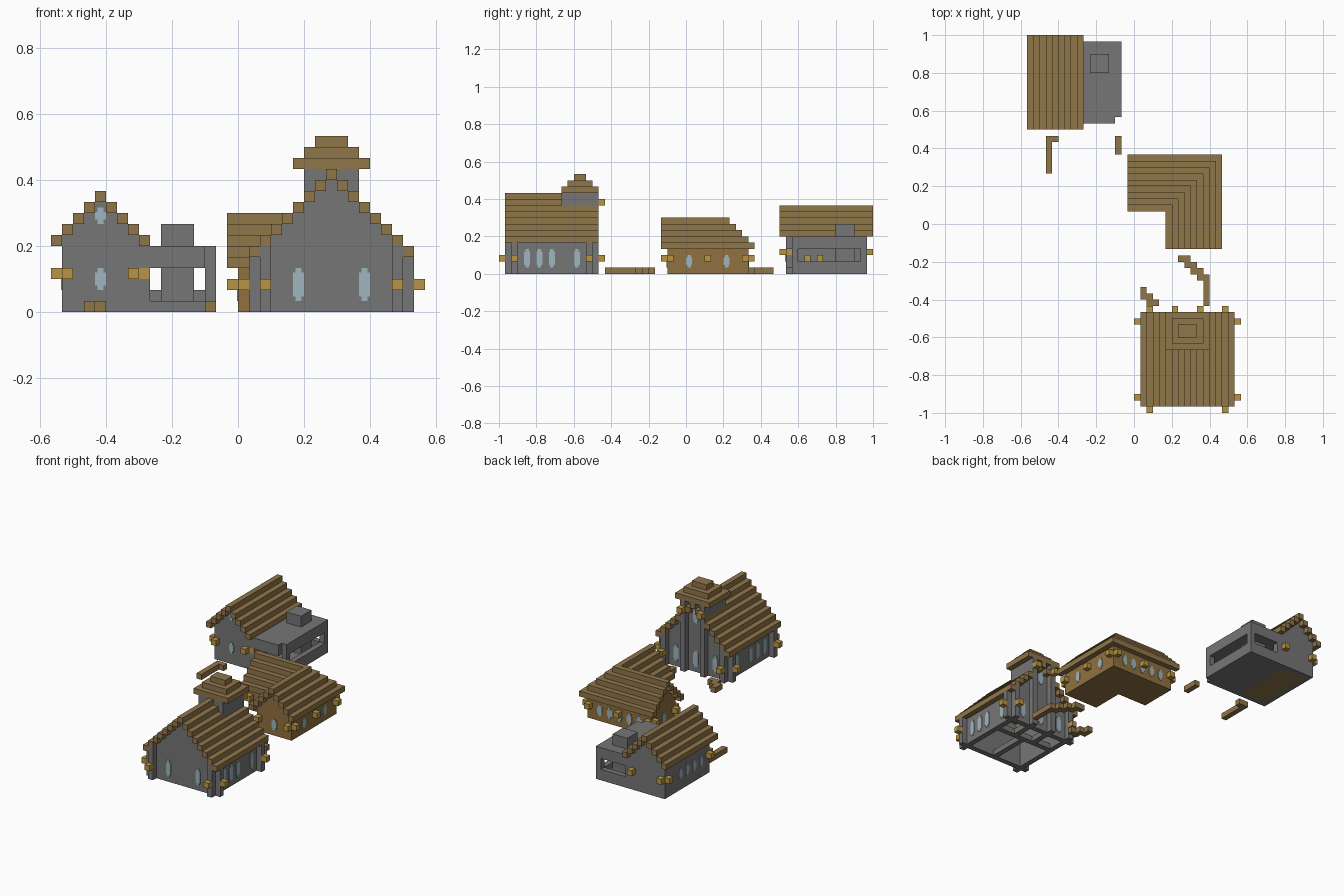
import bpy
import bmesh
from mathutils import Matrix, Vector

U = 1 / 30  # one block

old = bpy.data.objects.get("Cube")
if old:
    bpy.data.objects.remove(old, do_unlink=True)


def material(name, color):
    mat = bpy.data.materials.new(name)
    mat.use_nodes = True
    mat.diffuse_color = (*color, 1)
    mat.node_tree.nodes["Principled BSDF"].inputs["Base Color"].default_value = (*color, 1)
    return mat


STONE = material("stone grey", (.18, .18, .18))
WOOD = material("roof brown", (.28, .18, .068))
PLANK = material("plank tan", (.28, .165, .05))
GOLD = material("torch gold", (.48, .30, .055))
GLASS = material("window blue", (.35, .47, .52))


def build(name, mat, boxes):
    """One object from boxes given as x, y and z ranges in blocks."""
    bm = bmesh.new()
    for xs, ys, zs in boxes:
        low, high = Vector((xs[0], ys[0], zs[0])), Vector((xs[1], ys[1], zs[1]))
        size = Matrix.Diagonal((*((high - low) * U), 1))
        bmesh.ops.create_cube(bm, size=1, matrix=Matrix.Translation((low + high) * U / 2) @ size)
    mesh = bpy.data.meshes.new(name)
    bm.to_mesh(mesh)
    bm.free()
    mesh.materials.append(mat)
    obj = bpy.data.objects.new(name, mesh)
    bpy.context.collection.objects.link(obj)
    return obj


def one(a):
    return (a, a + 1)


def gable_roof(xs, ys, eave):
    """Diagonal courses of beams, ridge along y."""
    out = []
    for k in range((xs[1] - xs[0] + 1) // 2):
        for x in {xs[0] + k, xs[1] - 1 - k}:
            out.append((one(x), ys, one(eave + k)))
    return out


def walls(xs, ys, top, base=0):
    """Four walls one block thick."""
    x0, x1 = xs
    y0, y1 = ys
    z = (base, top)
    return [(one(x0), ys, z), (one(x1 - 1), ys, z),
            ((x0 + 1, x1 - 1), one(y0), z), ((x0 + 1, x1 - 1), one(y1 - 1), z)]


def gable(span, base, place):
    """Stepped triangle of wall; place() turns span and height into a box."""
    a, b = span[0] + 1, span[1] - 1
    out, z = [], base
    while b > a:
        out.append(place((a, b), one(z)))
        a, b, z = a + 1, b - 1, z + 1
    return out


def window(axis, face, start, zs):
    """Thin glass plate with stepped ends on a wall plane."""
    out = []
    z0, z1 = zs
    deep = (face - .1, face + .1)
    for inset, low, high in ((0, z0 + .4, z1 - .4), (.22, z0, z0 + .4), (.22, z1 - .4, z1)):
        along = (start + inset, start + 1 - inset)
        out.append((deep, along, (low, high)) if axis == "x" else (along, deep, (low, high)))
    return out


def windows(axis, face, starts, zs):
    return [b for s in starts for b in window(axis, face, s, zs)]


def torches(name, spots):
    build(name, GOLD, [tuple(one(c) for c in spot) for spot in spots])


# Church: hollow nave with stepped gables
nave_x, nave_y = (2, 15), (-28, -15)
church = walls(nave_x, nave_y, 6)
for y in (-28, -16):
    church += gable(nave_x, 6, lambda s, z: (s, one(y), z))
build("church_walls", STONE, church)
build("church_roof", WOOD, gable_roof((1, 16), (-29, -14), 5))

# Church corner buttresses
posts = []
for x, outer in ((2, 1), (14, 15)):
    for y, end in ((-28, -29), (-16, -15)):
        posts += [(one(x), one(end), (0, 6)), (one(outer), one(y), (0, 5))]
build("church_buttresses", STONE, posts)

# Foundation beams under the church
build("church_floor_beams", STONE,
      [((3, 14), one(-20), (0, 1)), (one(8), (-27, -20), (0, 1))]
      + [(one(x), (-19, -16), (0, 1)) for x in (6, 10)])

# Bell tower with corner posts down the back
build("tower_walls", STONE, walls((6, 11), (-20, -15), 13, 8)
      + [(one(x), one(-15), (0, 13)) for x in (6, 10)])
build("tower_roof", WOOD, [((5 + k, 12 - k), (-20 + k, -14 - k), one(13 + k)) for k in range(3)])

tall = (1, 4)
glass = windows("y", -28, (5, 11), tall) + windows("y", -15, (4, 8, 12), tall)
for face in nave_x:
    glass += windows("x", face, (-26, -24, -22, -18), tall)
glass += windows("y", -15, (8,), (9, 12))
build("church_windows", GLASS, glass)
spots = [(x, y, 2) for x in (2, 14) for y in (-30, -14)]
spots += [(x, y, 2) for x in (0, 16) for y in (-28, -16)]
spots += [(x, -14, 11) for x in (6, 10)]
torches("church_torches", spots)

# Corner house: L-shaped plank walls and floor
corner = [((0, 13), one(9), (0, 5)), (one(12), (-3, 9), (0, 5)),
          ((0, 7), one(3), (0, 5)), (one(6), (-3, 3), (0, 5)),
          (one(0), (4, 9), (0, 5)), ((7, 12), one(-3), (0, 5)),
          ((1, 12), (4, 9), (0, .5)), ((7, 12), (-2, 4), (0, .5))]
corner += gable((3, 10), 5, lambda s, z: (one(0), s, z))
corner += gable((6, 13), 5, lambda s, z: (s, one(-3), z))
build("corner_house_walls", PLANK, corner)

# Mitred roof: each course turns the corner
courses = []
for k in range(5):
    z = one(4 + k)
    courses += [((-1, 14 - k), one(10 - k), z), (one(13 - k), (-4, 10 - k), z)]
    if k < 4:
        courses += [((-1, 6 + k), one(2 + k), z), (one(5 + k), (-4, 2 + k), z)]
build("corner_house_roof", WOOD, courses)

short = (1, 3)
build("corner_house_windows", GLASS,
      windows("x", 13, (0, 6), short) + windows("y", 10, (2, 4, 6, 8, 10), short)
      + windows("x", 0, (6,), short) + windows("y", -3, (9,), short)
      + windows("y", 3, (3,), short) + windows("x", 6, (0,), short))
spots = [(13, y, 2) for y in (-3, 3, 9)] + [(-1, y, 2) for y in (3, 9)]
spots += [(x, -4, 2) for x in (6, 12)] + [(x, 10, 2) for x in (0, 6, 12)] + [(0, 2, 2)]
torches("corner_house_torches", spots)

# Forge house
home_x, home_y = (-16, -9), (16, 29)
home = walls(home_x, home_y, 7)
for y in (16, 28):
    home += gable(home_x, 7, lambda s, z: (s, one(y), z))
build("forge_house_walls", STONE, home)
build("forge_house_roof", WOOD, gable_roof((-17, -8), (15, 30), 6))
build("forge_house_floor", WOOD, [((-15, -10), (17, 28), (0, .5))])
build("forge_house_windows", GLASS,
      windows("y", 16, (-13,), (2, 4)) + windows("y", 16, (-13,), (8, 9.5))
      + windows("x", -16, (18, 20, 22, 24), (2, 4)))
spots = [(x, y, 3) for x in (-16, -10) for y in (15, 29)]
spots += [(-17, y, 3) for y in (16, 28)] + [(-9, 16, 3)]
torches("forge_house_torches", spots + [(-9, y, 2) for y in (19, 21)])

# Open forge: slab, low walls, posts and flat roof
slab, porch = ((-9, -2), (17, 29)), ((-9, -3), one(16))
build("forge_floor", STONE, [(*slab, (0, 1)), (*porch, (0, 1))])
build("forge_roof", STONE, [(*slab, (4, 6)), (*porch, (4, 6))])
build("forge_walls", STONE, [
    (one(-3), (17, 29), (1, 2)), ((-9, -3), one(28), (1, 2)),
    (one(-3), one(17), (2, 4)), (one(-3), one(28), (2, 4)),
    (one(-9), one(28), (2, 4)), (one(-9), one(16), (1, 3))])
build("forge_chimney", STONE, [((-7, -4), (24, 27), (1, 4)), ((-7, -4), (24, 27), (6, 8))])

# Ground paths
ground = (0, 1)
build("forge_house_path", WOOD, [(one(-14), (8, 14), ground), (one(-13), one(13), ground)])
build("forge_path", WOOD, [(one(-3), (11, 14), ground)])
build("church_long_path", WOOD,
      [((7 + k, 9 + k), one(-6 - k), ground) for k in range(4)] + [(one(11), (-13, -9), ground)])
build("church_short_path", WOOD,
      [(one(1 + k), (max(-12 - k, -13), -10 - k), ground) for k in range(3)])
